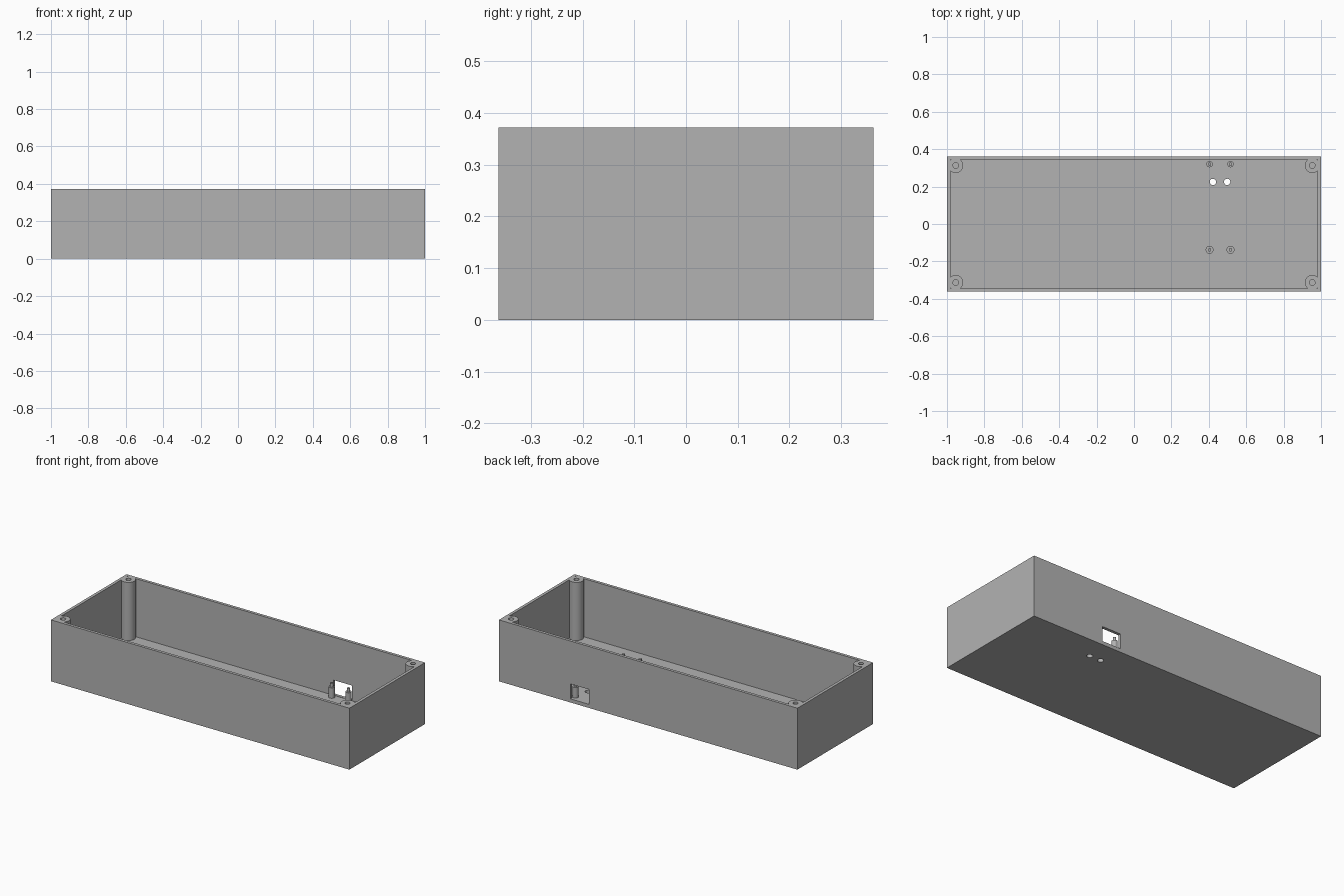
import bpy

cube = bpy.data.objects.get("Cube")
if cube:
    bpy.data.objects.remove(cube, do_unlink=True)

LENGTH, DEPTH, HEIGHT = 2.0, 0.724, 0.372
WALL, FLOOR = 0.018, 0.02
PORT_X = 0.46

grey = bpy.data.materials.new("plain grey")
grey.use_nodes = True
colour = (0.45, 0.45, 0.45, 1)
grey.diffuse_color = colour
grey.node_tree.nodes["Principled BSDF"].inputs["Base Color"].default_value = colour


def finish(name):
    ob = bpy.context.object
    ob.name = name
    ob.data.materials.append(grey)
    return ob


def box(name, x, y, z):
    """Box from (min, max) pairs."""
    bpy.ops.mesh.primitive_cube_add(size=1, location=[sum(p) / 2 for p in (x, y, z)])
    ob = finish(name)
    ob.scale = [p[1] - p[0] for p in (x, y, z)]
    bpy.ops.object.transform_apply(location=False, rotation=False, scale=True)
    return ob


def rod(name, x, y, z, radius):
    bpy.ops.mesh.primitive_cylinder_add(vertices=40, radius=radius, depth=z[1] - z[0],
                                        location=(x, y, sum(z) / 2))
    return finish(name)


def cut(target, cutter):
    """Subtract a helper from the target and discard it."""
    cutter.hide_render = True
    mod = target.modifiers.new("cut", "BOOLEAN")
    mod.operation, mod.solver, mod.object = "DIFFERENCE", "EXACT", cutter
    bpy.context.view_layer.objects.active = target
    bpy.ops.object.modifier_apply(modifier=mod.name)
    bpy.data.objects.remove(cutter, do_unlink=True)


def smooth(ob):
    bpy.ops.object.select_all(action="DESELECT")
    ob.select_set(True)
    bpy.context.view_layer.objects.active = ob
    bpy.ops.object.shade_smooth_by_angle()


hx, hy = LENGTH / 2, DEPTH / 2
corners = [(sx * 0.953, sy * 0.313) for sx in (-1, 1) for sy in (-1, 1)]

# Open case; the cavity leaves full-height screw columns in the corners
case = box("case", (-hx, hx), (-hy, hy), (0, HEIGHT))
cavity = box("cavity", (WALL - hx, hx - WALL), (WALL - hy, hy - WALL), (FLOOR, HEIGHT + 0.1))
for x, y in corners:
    cut(cavity, rod("column", x, y, (0, HEIGHT + 0.2), 0.04))
cut(case, cavity)

# Blind screw holes in the columns
for x, y in corners:
    cut(case, rod("screw_hole", x, y, (0.12, HEIGHT + 0.1), 0.015))

# Socket opening in the back wall and two holes through the floor
cut(case, box("opening", (PORT_X - 0.062, PORT_X + 0.062), (hy - 0.03, hy + 0.1), (0.022, 0.112)))
for side in (-1, 1):
    cut(case, rod("floor_hole", PORT_X + side * 0.038, 0.225, (-0.1, 0.1), 0.017))
smooth(case)

# Standoffs with locating pins for the small board
for place, y, radius in (("back", 0.32, 0.017), ("front", -0.138, 0.021)):
    for side, label in ((-1, "right"), (1, "left")):
        x = PORT_X + side * 0.056
        smooth(rod(f"{place}_{label}_standoff", x, y, (FLOOR - 0.005, 0.083), radius))
        smooth(rod(f"{place}_{label}_pin", x, y, (0.08, 0.105), 0.009))
